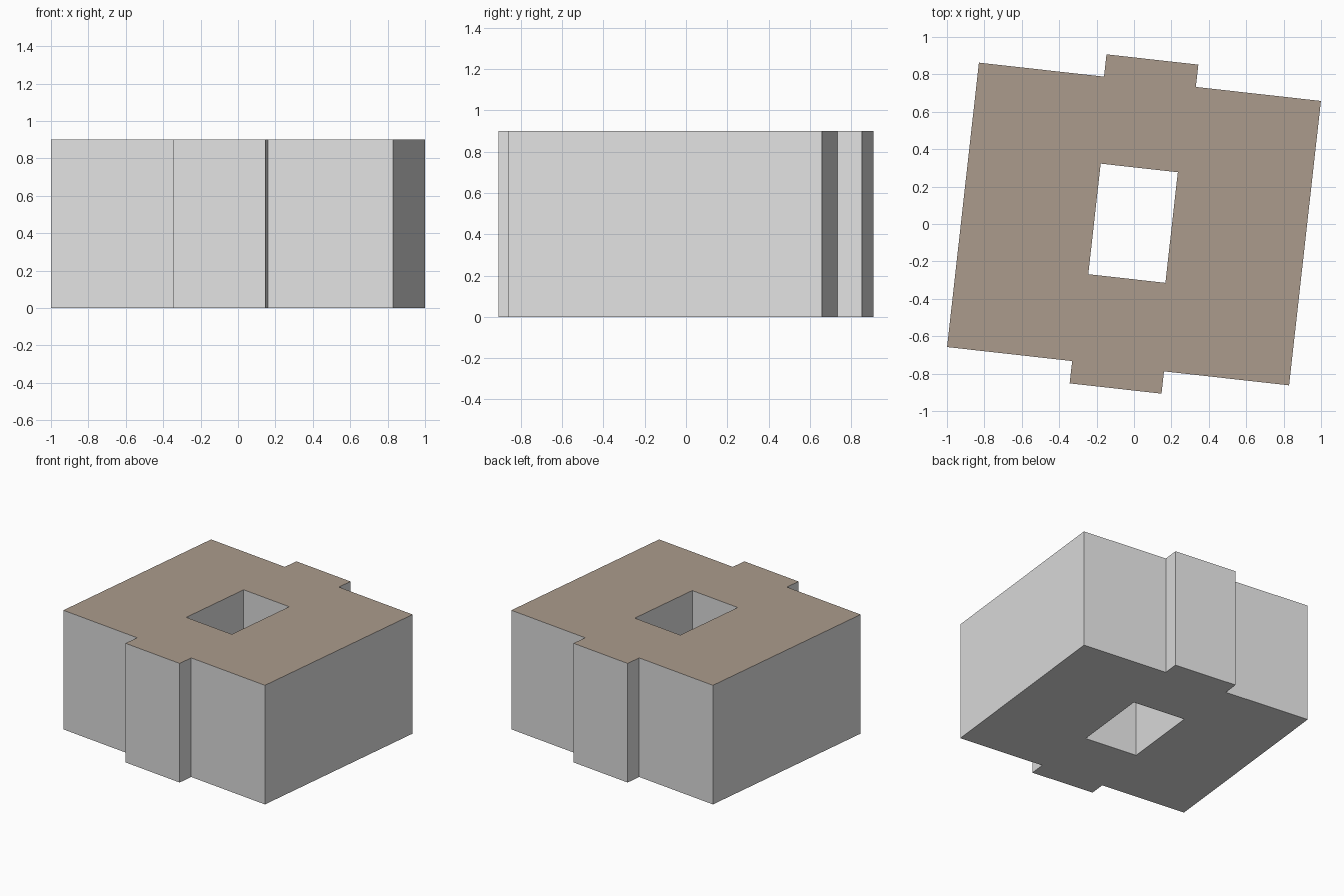
import bpy, bmesh, math
from mathutils import Vector, Matrix

if "Cube" in bpy.data.objects:
    bpy.data.objects.remove(bpy.data.objects["Cube"])

HEIGHT = 0.9
TURN = Matrix.Rotation(math.radians(-6.39), 4, 'Z')   # whole block is turned slightly


def material(name, rgb):
    m = bpy.data.materials.new(name)
    m.diffuse_color = (*rgb, 1.0)
    m.use_nodes = True
    m.node_tree.nodes["Principled BSDF"].inputs["Base Color"].default_value = m.diffuse_color
    return m


def add_loop(bm, points):
    verts = [bm.verts.new((x, y, 0)) for x, y in points]
    return [bm.edges.new((verts[i - 1], verts[i])) for i in range(len(verts))]


# Half outline (back side with its projecting bay), repeated by half-turn for the front
half = [(0.92, 0.765), (0.247, 0.765), (0.247, 0.885),
        (-0.247, 0.885), (-0.247, 0.765), (-0.92, 0.765)]
outline = half + [(-x, -y) for x, y in half]

# Open courtyard shaft
courtyard = [(-0.213, -0.294), (0.202, -0.294), (0.202, 0.301), (-0.213, 0.301)]

# Fill the floor plan between outline and courtyard, then raise it
bm = bmesh.new()
edges = add_loop(bm, outline) + add_loop(bm, courtyard)
bmesh.ops.triangle_fill(bm, edges=edges, use_beauty=True, use_dissolve=False,
                        normal=Vector((0, 0, 1)))
raised = bmesh.ops.extrude_face_region(bm, geom=bm.faces[:], use_keep_orig=True)
top_verts = [g for g in raised['geom'] if isinstance(g, bmesh.types.BMVert)]
bmesh.ops.translate(bm, verts=top_verts, vec=(0, 0, HEIGHT))
bmesh.ops.recalc_face_normals(bm, faces=bm.faces[:])

# Brown roof on upward faces, grey everywhere else
for f in bm.faces:
    f.material_index = 1 if f.calc_center_median().z > HEIGHT - 0.01 else 0

bm.transform(TURN)
mesh = bpy.data.meshes.new("building_block")
bm.to_mesh(mesh)
bm.free()
mesh.materials.append(material("wall grey", (0.75, 0.75, 0.75)))
mesh.materials.append(material("roof brown", (0.41, 0.33, 0.262)))
block = bpy.data.objects.new("building_block", mesh)
bpy.context.collection.objects.link(block)
